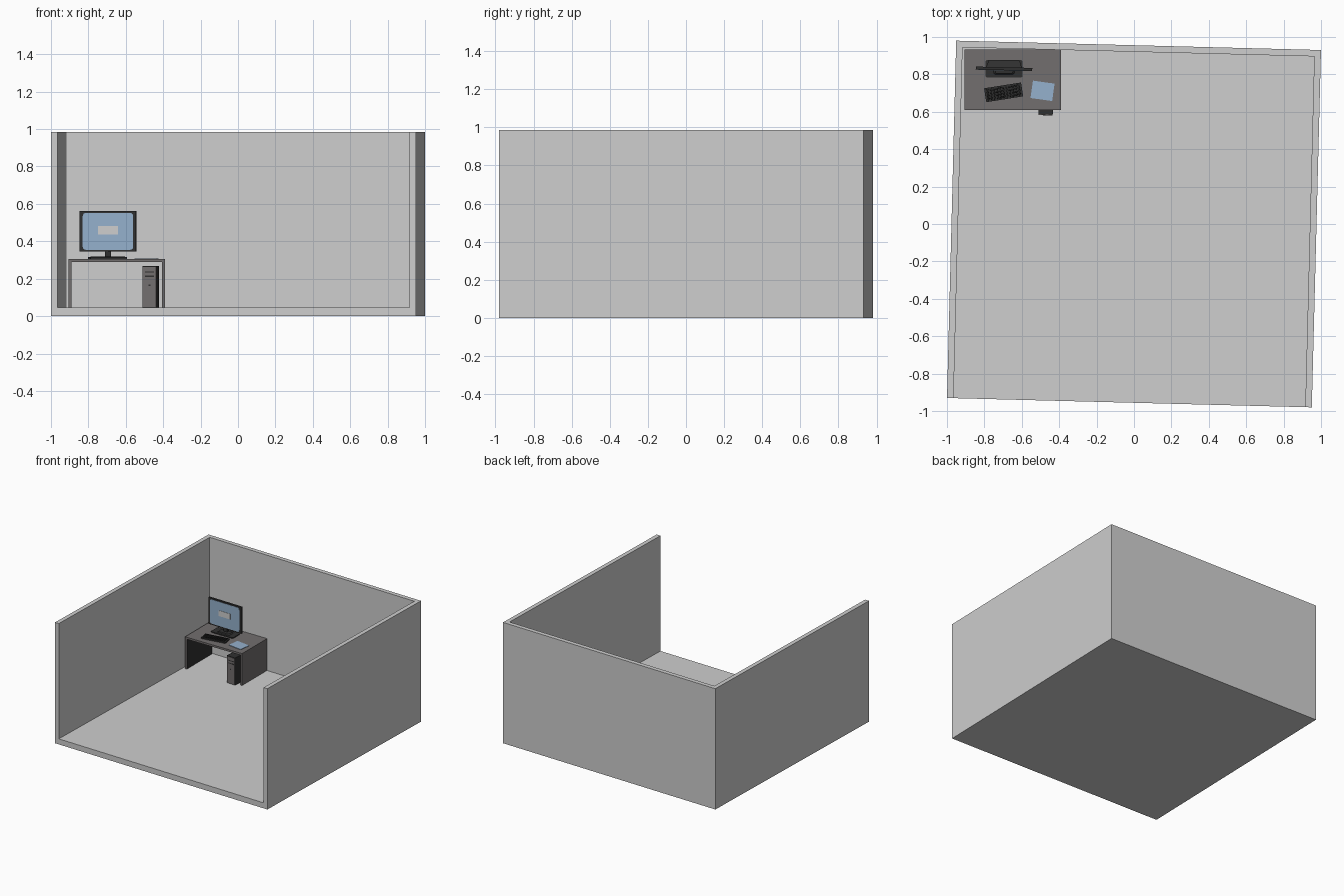
import bpy, bmesh, math
from mathutils import Matrix

if "Cube" in bpy.data.objects:
    bpy.data.objects.remove(bpy.data.objects["Cube"], do_unlink=True)


def material(name, r, g, b):
    m = bpy.data.materials.new(name)
    m.use_nodes = True
    m.diffuse_color = (r, g, b, 1)
    m.node_tree.nodes["Principled BSDF"].inputs["Base Color"].default_value = (r, g, b, 1)
    return m


WALL = material("light grey", 0.62, 0.62, 0.62)
DESK = material("warm dark grey", 0.17, 0.158, 0.158)
BLACK = material("black plastic", 0.03, 0.03, 0.03)
KEY = material("deep black", 0.012, 0.012, 0.012)
BLUE = material("soft blue", 0.30, 0.44, 0.61)


def prism(name, outline, lo, hi, mat, axis="z", loc=(0, 0, 0), turn=0, taper=1):
    """Extrude an outline along z, or an x-z outline along y."""
    bm = bmesh.new()
    n = len(outline)
    rings = []
    for d, s in ((lo, 1), (hi, taper)):
        rings.append([bm.verts.new((u * s, v * s, d) if axis == "z" else (u * s, d, v * s))
                      for u, v in outline])
    bm.faces.new(rings[0])
    bm.faces.new(rings[1])
    for i in range(n):
        j = (i + 1) % n
        bm.faces.new((rings[0][i], rings[0][j], rings[1][j], rings[1][i]))
    bmesh.ops.recalc_face_normals(bm, faces=bm.faces)
    bm.transform(Matrix.Translation(loc) @ Matrix.Rotation(math.radians(turn), 4, "Z"))
    me = bpy.data.meshes.new(name)
    bm.to_mesh(me)
    bm.free()
    me.materials.append(mat)
    ob = bpy.data.objects.new(name, me)
    bpy.context.collection.objects.link(ob)
    return ob


def rect(w, h):
    return [(-w / 2, -h / 2), (w / 2, -h / 2), (w / 2, h / 2), (-w / 2, h / 2)]


def rounded(w, h, r, steps=5):
    pts = []
    for k, (sx, sy) in enumerate(((1, 1), (-1, 1), (-1, -1), (1, -1))):
        for i in range(steps + 1):
            a = math.pi / 2 * (k + i / steps)
            pts.append((sx * (w / 2 - r) + r * math.cos(a), sy * (h / 2 - r) + r * math.sin(a)))
    return pts


# Room: floor slab and three walls, open at the front
TURN, W, D, T, FLOOR, TOP = -1.47, 1.951, 1.911, 0.035, 0.045, 0.985
x, y = W / 2, D / 2
prism("floor", rect(W, D), 0, FLOOR, WALL, turn=TURN)
prism("walls", [(-x, -y), (-x, y), (x, y), (x, -y), (x - T, -y), (x - T, y - T),
                (T - x, y - T), (T - x, -y)], FLOOR, TOP, WALL, turn=TURN)

# Desk: one bent panel, dark on the inside faces
w, h, t = 0.515, 0.26, 0.016
desk = prism("desk", [(-w / 2, 0), (-w / 2, h), (w / 2, h), (w / 2, 0), (w / 2 - t, 0),
                      (w / 2 - t, h - t), (t - w / 2, h - t), (t - w / 2, 0)],
             0.61, 0.932, DESK, "y", loc=(-0.6475, 0, FLOOR))
desk.data.materials.append(BLACK)
for f in desk.data.polygons:
    inward = f.normal.x * (f.center.x + 0.6475) < -0.01
    if inward or f.normal.z < -0.5:
        f.material_index = 1
SURF = FLOOR + h

# Computer tower standing under the desk
tower = (-0.467, 0.675, FLOOR)
prism("tower_case", rect(0.077, 0.18), 0, 0.222, BLACK, loc=tower, turn=-4)


def on_tower(name, w, h, z, lo, mat):
    prism(name, rect(w, h), lo, lo + 0.004, mat, "y",
          loc=(tower[0] - 0.0063, tower[1] - 0.09, tower[2] + z), turn=-4)


on_tower("tower_front", 0.073, 0.214, 0.111, -0.0035, DESK)
for i in range(2):
    on_tower("drive_slot", 0.05, 0.006, 0.19 - 0.022 * i, -0.0045, BLACK)
on_tower("power_button", 0.01, 0.01, 0.12, -0.0045, BLACK)

# Monitor: foot, neck, bezel, screen and tapered rear housing
mx, my = -0.695, 0.83
prism("monitor_foot", rounded(0.2, 0.095, 0.012), 0, 0.007, BLACK, loc=(mx, my, SURF))
prism("monitor_foot_step", rounded(0.11, 0.06, 0.01), 0.007, 0.014, BLACK,
      loc=(mx, my, SURF), taper=0.85)
prism("monitor_neck", rect(0.032, 0.024), 0.012, 0.06, BLACK, loc=(mx, my + 0.012, SURF))
panel = (mx, my, 0.453)
prism("monitor_bezel", rect(0.302, 0.216), -0.008, 0.008, BLACK, "y", loc=panel, turn=-1.4)
prism("monitor_back", rect(0.19, 0.14), 0.008, 0.045, BLACK, "y", loc=panel, turn=-1.4, taper=0.87)
prism("screen", rounded(0.27, 0.197, 0.016), -0.010, -0.007, BLUE, "y", loc=panel, turn=-1.4)
prism("screen_window", rect(0.106, 0.045), -0.012, -0.009, WALL, "y",
      loc=(mx, my, 0.459), turn=-1.4)

# Keyboard with rows of keys
kx, ky, kturn = -0.697, 0.704, 9
prism("keyboard", rounded(0.2, 0.075, 0.004), 0, 0.01, BLACK, loc=(kx, ky, SURF), turn=kturn)
rot = Matrix.Rotation(math.radians(kturn), 3, "Z")
for row in range(4):
    for col in range(11):
        p = rot @ Matrix.Translation(((col - 5) * 0.0168, (row - 1.5) * 0.016, 0)).to_translation()
        prism("key", rect(0.012, 0.011), 0.009, 0.014, KEY,
              loc=(kx + p.x, ky + p.y, SURF), turn=kturn, taper=0.85)

# Paper pad on the desk
prism("paper_pad", rect(0.117, 0.094), 0, 0.004, BLUE, loc=(-0.489, 0.712, SURF), turn=-8)
